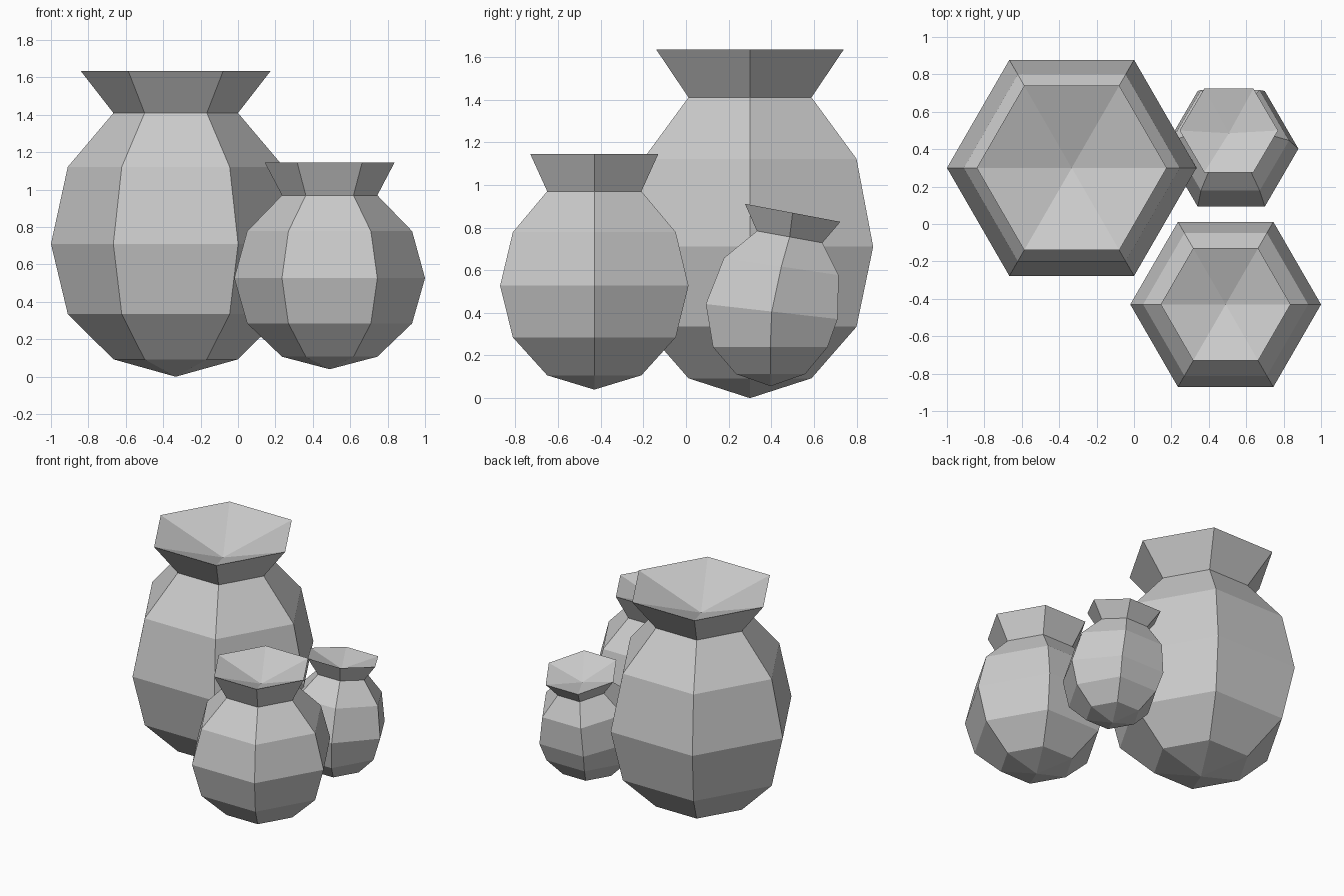
import bpy
import bmesh
import math
from mathutils import Matrix, Vector

cube = bpy.data.objects.get("Cube")
if cube:
    bpy.data.objects.remove(cube, do_unlink=True)

SIDES = 6

# One plain clay colour
clay = bpy.data.materials.new("grey_clay")
clay.use_nodes = True
grey = (0.6, 0.6, 0.6, 1)
clay.diffuse_color = grey
clay.node_tree.nodes["Principled BSDF"].inputs["Base Color"].default_value = grey


def build_pot(name, base, rings, hollow):
    """Loft hexagonal rings (centre, radius, lean in degrees) from a pointed
    base up to the rim, then close the mouth with a shallow sunken cone."""
    bm = bmesh.new()
    loops = []
    for centre, radius, lean in rings:
        turn = Matrix.Rotation(math.radians(-lean), 3, "X")
        loop = []
        for i in range(SIDES):
            a = math.tau * i / SIDES
            spoke = Vector((math.cos(a), math.sin(a), 0)) * radius
            loop.append(bm.verts.new(Vector(centre) + turn @ spoke))
        loops.append(loop)
    tip = bm.verts.new(base)
    pit = bm.verts.new(Vector(centre) + turn @ Vector((0, 0, -hollow)))
    for i in range(SIDES):
        j = (i + 1) % SIDES
        bm.faces.new((tip, loops[0][j], loops[0][i]))
        for low, high in zip(loops, loops[1:]):
            bm.faces.new((low[i], low[j], high[j], high[i]))
        bm.faces.new((loops[-1][i], loops[-1][j], pit))
    bmesh.ops.recalc_face_normals(bm, faces=bm.faces)
    mesh = bpy.data.meshes.new(name)
    bm.to_mesh(mesh)
    bm.free()
    mesh.materials.append(clay)
    obj = bpy.data.objects.new(name, mesh)
    bpy.context.collection.objects.link(obj)


def upright(x, y, profile):
    return [((x, y, z), r, 0) for z, r in profile]


# Tall pot at the back
build_pot("large_pot", (-0.333, 0.3, 0), upright(-0.333, 0.3, [
    (0.093, 0.333), (0.335, 0.577), (0.71, 0.667),
    (1.122, 0.577), (1.41, 0.333), (1.635, 0.508)]), 0.177)

# Middle pot at the front
build_pot("medium_pot", (0.49, -0.43, 0.04), upright(0.49, -0.43, [
    (0.107, 0.255), (0.285, 0.441), (0.527, 0.51),
    (0.778, 0.441), (0.97, 0.255), (1.145, 0.347)]), 0.12)

# Small pot, bending backwards towards its rim
build_pot("small_pot", (0.52, 0.397, 0.056), [
    ((0.52, 0.397, 0.113), 0.187, 0),
    ((0.52, 0.395, 0.239), 0.31, 0),
    ((0.52, 0.402, 0.406), 0.359, 6.5),
    ((0.515, 0.447, 0.617), 0.314, 8.5),
    ((0.51, 0.486, 0.756), 0.18, 10.3),
    ((0.507, 0.5, 0.869), 0.263, 10.7)], 0.08)
